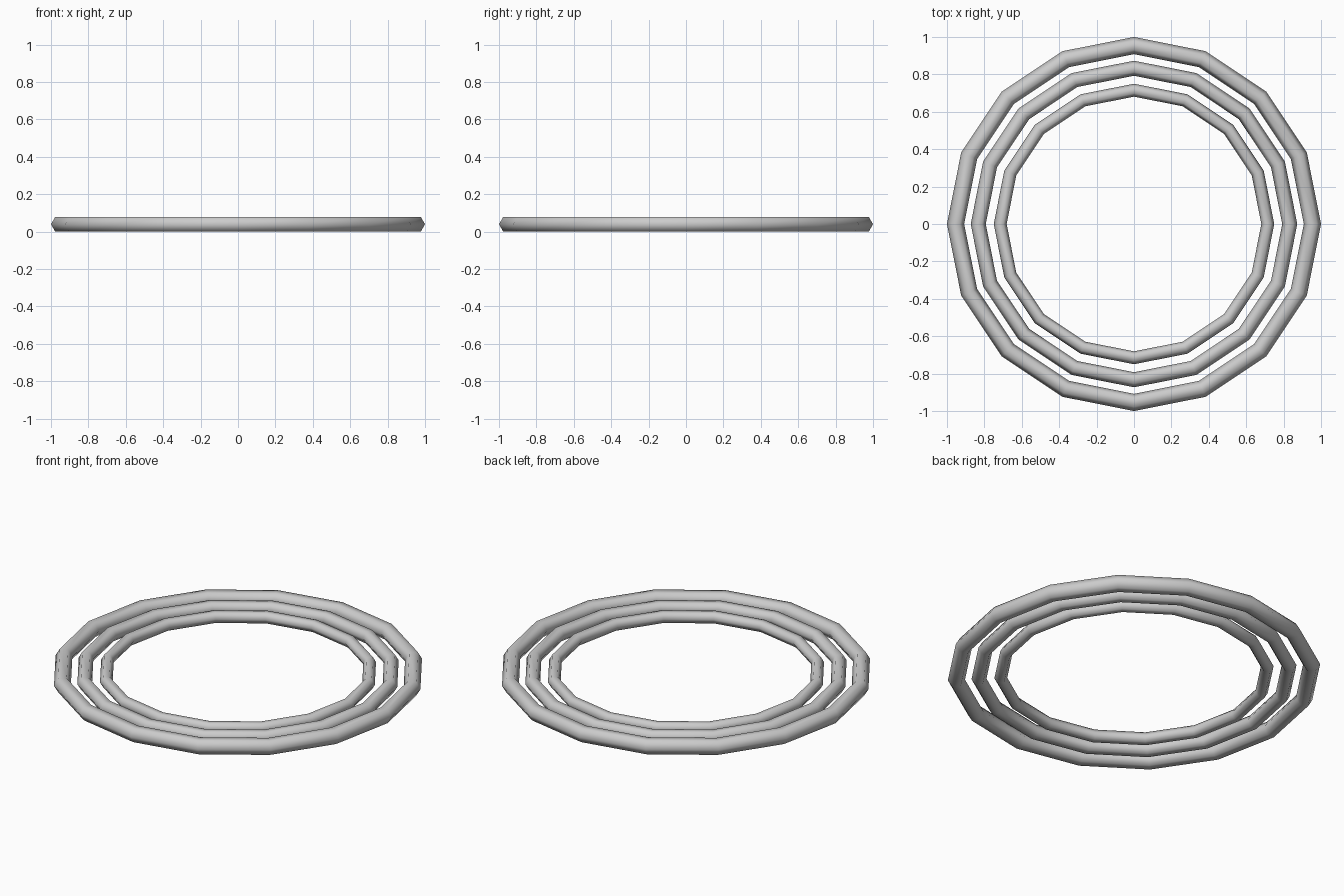
import bpy
from math import radians

if "Cube" in bpy.data.objects:
    bpy.data.objects.remove(bpy.data.objects["Cube"])

# Single light grey finish
grey = bpy.data.materials.new("light_grey")
grey.diffuse_color = (0.6, 0.6, 0.6, 1.0)
grey.use_nodes = True
grey.node_tree.nodes["Principled BSDF"].inputs["Base Color"].default_value = grey.diffuse_color

MAJOR, MINOR = 0.954, 0.046   # outer ring: centreline and tube radius
HEIGHT = MINOR * 0.866        # half height of the six-sided tube


def add_ring(name, scale):
    """Sixteen-sided ring with a six-sided tube, scaled evenly."""
    bpy.ops.mesh.primitive_torus_add(
        major_segments=16, minor_segments=6,
        major_radius=MAJOR * scale, minor_radius=MINOR * scale,
        location=(0, 0, HEIGHT))
    ring = bpy.context.object
    ring.name = name
    ring.data.materials.append(grey)
    bpy.ops.object.shade_smooth_by_angle(angle=radians(80))
    return ring


# Three concentric rings on a shared centre plane
for name, scale in (("outer_ring", 1.0), ("middle_ring", 0.873), ("inner_ring", 0.75)):
    add_ring(name, scale)
